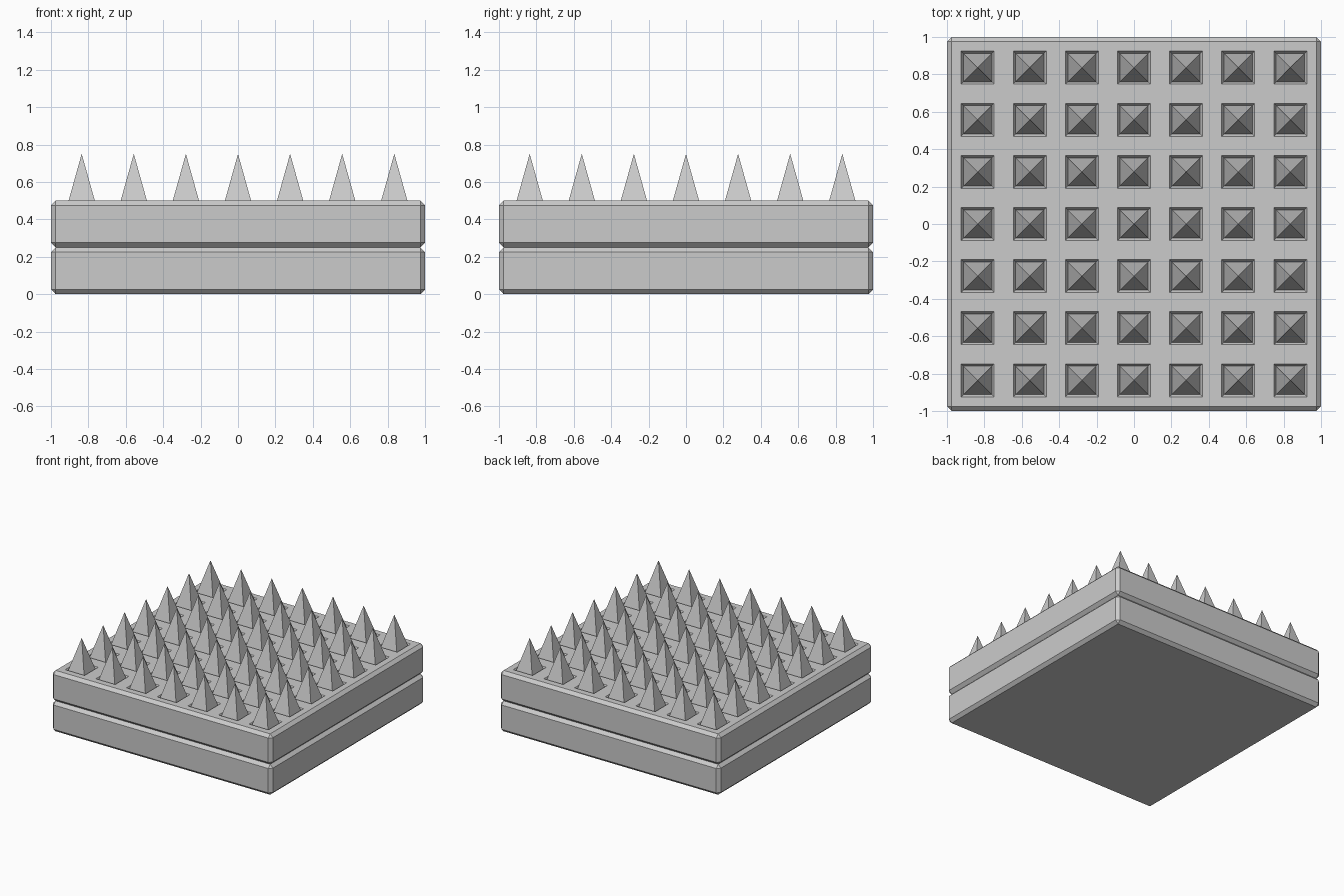
import bpy, bmesh
from mathutils import Matrix

if "Cube" in bpy.data.objects:
    bpy.data.objects.remove(bpy.data.objects["Cube"])

BEVEL = 0.025
THICK = 0.25
COUNT = 7


def slab_mesh(z0):
    """Chamfered square slab whose underside sits at z0."""
    bm = bmesh.new()
    bmesh.ops.create_cube(bm, size=1, matrix=Matrix.Translation((0, 0, z0 + THICK / 2))
                          @ Matrix.Diagonal((2, 2, THICK, 1)))
    bmesh.ops.bevel(bm, geom=bm.edges[:], offset=BEVEL, segments=1,
                    profile=0.5, affect='EDGES')
    bm.normal_update()
    return bm


def finish(bm, name):
    bm.normal_update()
    mesh = bpy.data.meshes.new(name)
    bm.to_mesh(mesh)
    bm.free()
    obj = bpy.data.objects.new(name, mesh)
    bpy.context.collection.objects.link(obj)
    return obj


# Lower base slab
finish(slab_mesh(0), "base_slab")

# Upper slab: its top is split into a grid, each cell gets a sunken rim and a spike
bm = slab_mesh(THICK)
top = max(bm.faces, key=lambda f: f.calc_center_median().z)
bmesh.ops.subdivide_edges(bm, edges=top.edges[:], cuts=COUNT - 1, use_grid_fill=True)
bm.normal_update()
cells = [f for f in bm.faces if f.normal.z > 0.99]

cell_half = (1 - BEVEL) / COUNT
rim_half, foot_half = 0.088, 0.0756
bmesh.ops.inset_individual(bm, faces=cells, thickness=cell_half - rim_half,
                           use_even_offset=True)
bmesh.ops.inset_individual(bm, faces=cells, thickness=rim_half - foot_half,
                           depth=-0.02, use_even_offset=True)

# Spikes rise from the bottom of each recess
for v in bmesh.ops.poke(bm, faces=cells)["verts"]:
    v.co.z = 0.75
finish(bm, "spiked_slab")
